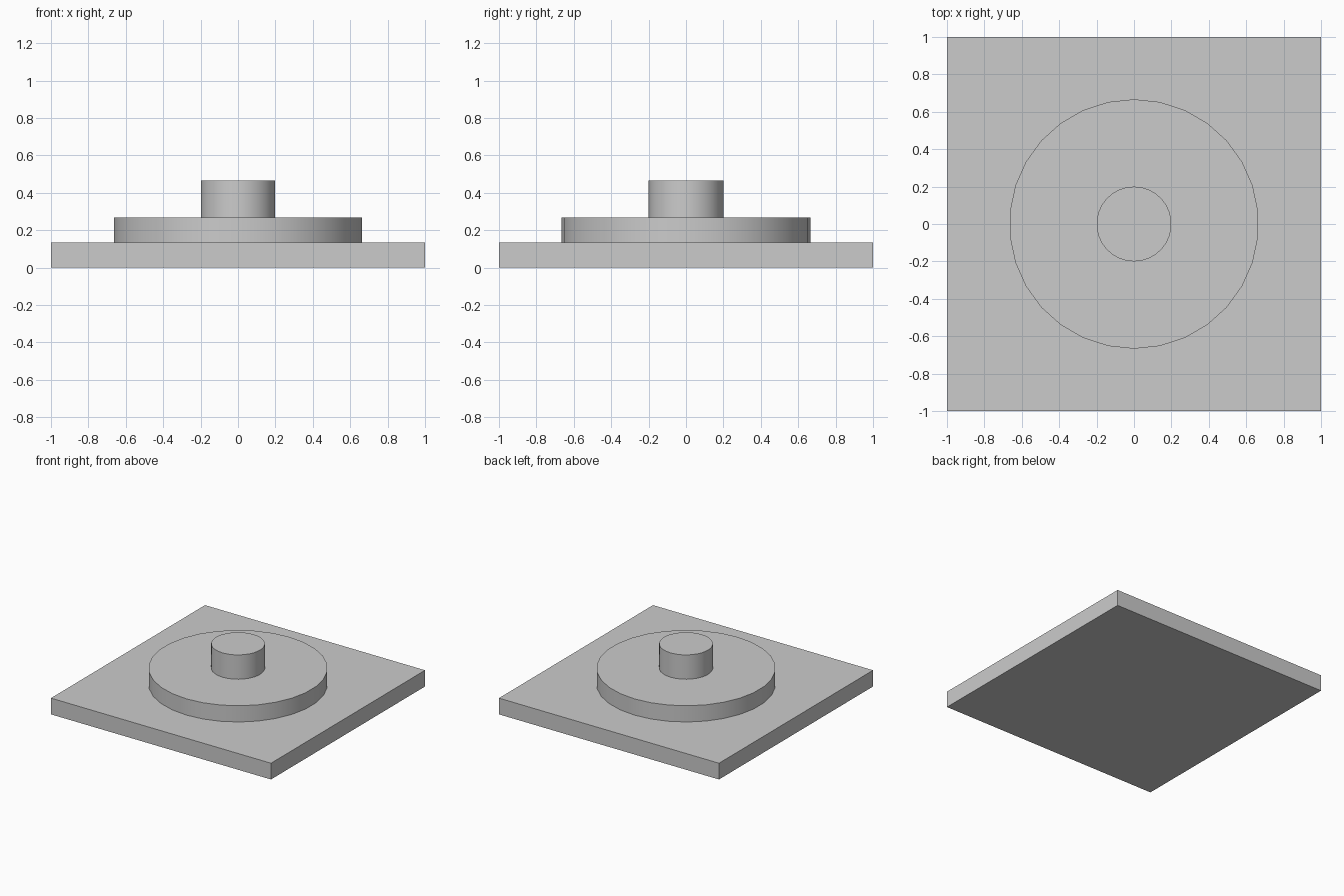
import bpy
from math import radians

if "Cube" in bpy.data.objects:
    bpy.data.objects.remove(bpy.data.objects["Cube"])

SIDES = 30
SINK = 0.01  # small overlap so stacked parts join solidly


def finish(name):
    ob = bpy.context.object
    ob.name = name
    ob.data.name = name
    return ob


def disc(name, radius, z0, z1):
    bpy.ops.mesh.primitive_cylinder_add(
        vertices=SIDES, radius=radius, depth=z1 - z0,
        location=(0, 0, (z0 + z1) / 2))
    finish(name)
    bpy.ops.object.shade_smooth_by_angle(angle=radians(30))


# Square base plate
bpy.ops.mesh.primitive_cube_add(size=1, location=(0, 0, 0.1335 / 2))
base = finish("base_plate")
base.scale = (2, 2, 0.1335)
bpy.ops.object.transform_apply(location=False, rotation=False, scale=True)

# Wide round step and central stud
disc("round_step", 0.6667, 0.1335 - SINK, 0.267)
disc("center_stud", 0.2, 0.267 - SINK, 0.467)
